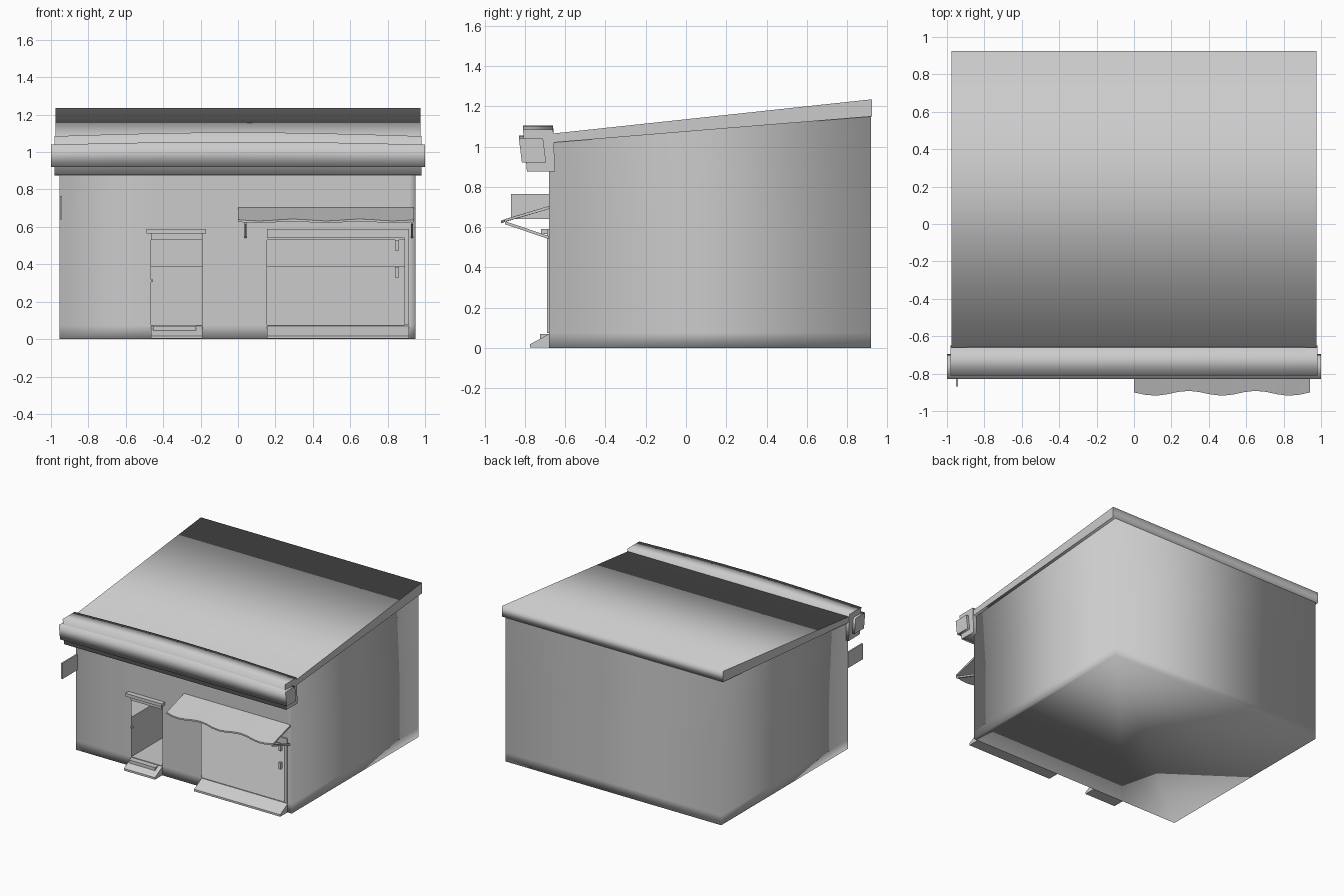
import bpy, bmesh, math

if "Cube" in bpy.data.objects:
    bpy.data.objects.remove(bpy.data.objects["Cube"], do_unlink=True)

grey = bpy.data.materials.new("plain_grey")
grey.use_nodes = True
COLOUR = (0.6, 0.6, 0.6, 1)
grey.diffuse_color = COLOUR
grey.node_tree.nodes["Principled BSDF"].inputs["Base Color"].default_value = COLOUR


def finish(name, bm, fix=True):
    if fix:
        bmesh.ops.recalc_face_normals(bm, faces=bm.faces)
    mesh = bpy.data.meshes.new(name)
    bm.to_mesh(mesh)
    bm.free()
    mesh.materials.append(grey)
    ob = bpy.data.objects.new(name, mesh)
    bpy.context.collection.objects.link(ob)
    return ob


def extrude(name, profile, x0, x1, smooth=False, bow=0, segments=1):
    """Sweep a (y, z) profile along x; bow lifts its upper points mid-span."""
    bm = bmesh.new()
    middle = sum(z for _, z in profile) / len(profile)
    rings = []
    for i in range(segments + 1):
        t = i / segments
        lift = bow * math.sin(math.pi * t)
        rings.append([bm.verts.new((x0 + (x1 - x0) * t, y, z + (lift if z > middle else 0)))
                      for y, z in profile])
    n = len(profile)
    for a, b in zip(rings, rings[1:]):
        for k in range(n):
            f = bm.faces.new((a[k], a[(k + 1) % n], b[(k + 1) % n], b[k]))
            f.smooth = smooth
    bm.faces.new(rings[0])
    bm.faces.new(rings[-1])
    return finish(name, bm)


def box(name, x0, x1, y0, y1, z0, z1):
    return extrude(name, [(y0, z0), (y1, z0), (y1, z1), (y0, z1)], x0, x1)


FRONT, BACK = -0.68, 0.92

# Walls: soft-shaded shell with a door and a shop window left open
bm = bmesh.new()
xs = [-0.955, -0.465, -0.19, 0.155, 0.915, 0.95]
levels = [0, 0.075, 0.53]
front = [[bm.verts.new((x, FRONT, z)) for x in xs] for z in levels + [1.03]]
rear = [[bm.verts.new((x, BACK, z)) for x in (xs[0], xs[-1])] for z in levels + [1.16]]
for r in range(3):
    for c in range(5):
        if r == 1 and c in (1, 3):
            continue
        bm.faces.new((front[r][c], front[r][c + 1], front[r + 1][c + 1], front[r + 1][c]))
    bm.faces.new((rear[r][1], rear[r][0], rear[r + 1][0], rear[r + 1][1]))
    bm.faces.new((front[r][-1], rear[r][1], rear[r + 1][1], front[r + 1][-1]))
    bm.faces.new((rear[r][0], front[r][0], front[r + 1][0], rear[r + 1][0]))
bm.faces.new(front[0][::-1] + rear[0])
for f in bm.faces:
    f.smooth = True
finish("walls", bm, fix=False)


# Interior: a lower room with a wider upper level, which leaves a ledge
def ring(bm, x0, x1, y1, z):
    return [bm.verts.new(p) for p in ((x0, FRONT, z), (x1, FRONT, z), (x1, y1, z), (x0, y1, z))]


bm = bmesh.new()
rings = [ring(bm, -0.465, 0.89, 0.1, 0.075), ring(bm, -0.465, 0.89, 0.1, 0.39),
         ring(bm, -0.94, 0.94, 0.6, 0.39), ring(bm, -0.94, 0.94, 0.6, 0.53)]
bm.faces.new(rings[0])
bm.faces.new(rings[-1][::-1])
for a, b in zip(rings, rings[1:]):
    for k in (1, 2, 3):
        j = (k + 1) % 4
        bm.faces.new((a[j], a[k], b[k], b[j]))
finish("interior", bm, fix=False)

# Sloping roof slab
extrude("roof", [(-0.66, 1.02), (-0.66, 1.065), (0.925, 1.235), (0.925, 1.15)],
        -0.975, 0.975, smooth=True)

# Front signboard: tall backing with a raised band
extrude("sign_backing", [(-0.79, 0.877), (-0.81, 1.085), (-0.66, 1.085), (-0.65, 0.875)],
        -0.98, 0.98, smooth=True, bow=0.02, segments=8)
extrude("sign_band", [(-0.815, 0.92), (-0.83, 1.04), (-0.71, 1.04), (-0.695, 0.92)],
        -1, 1, smooth=True, bow=0.015, segments=8)

# Side hanging plate
box("hanging_sign", -0.952, -0.94, -0.87, FRONT, 0.64, 0.765)

# Wavy awning sheet and its struts
bm = bmesh.new()
count = 16
rows = []
for i in range(count + 1):
    x = 0.94 * i / count
    wave = math.cos(x * math.tau / 0.36 + 1.2)
    y_edge = -0.905 + 0.013 * wave
    rows.append([bm.verts.new(p) for p in (
        (x, FRONT, 0.705), (x, y_edge, 0.637 + 0.005 * wave),
        (x, y_edge, 0.625 + 0.005 * wave), (x, FRONT, 0.69))])
for a, b in zip(rows, rows[1:]):
    for k in range(4):
        bm.faces.new((a[k], a[(k + 1) % 4], b[(k + 1) % 4], b[k]))
bm.faces.new(rows[0])
bm.faces.new(rows[-1])
finish("awning", bm)
for side, x in (("right", 0.04), ("left", 0.93)):
    extrude("awning_strut_" + side,
            [(-0.9, 0.615), (-0.9, 0.63), (FRONT, 0.555), (FRONT, 0.54)], x - 0.006, x + 0.006)

# Door and window trim
box("door_lintel", -0.49, -0.17, -0.72, FRONT, 0.565, 0.59)
box("door_head", -0.465, -0.19, -0.69, FRONT, 0.53, 0.565)
box("window_head", 0.155, 0.915, -0.69, FRONT, 0.54, 0.59)
box("window_post", 0.89, 0.915, -0.69, -0.66, 0.075, 0.54)
for i, z in enumerate((0.33, 0.475)):
    box("window_bracket_%d" % (i + 1), 0.84, 0.86, -0.69, -0.67, z, z + 0.055)
box("door_knob", -0.465, -0.455, -0.69, -0.67, 0.305, 0.318)

# Sloping sills at the foot of each opening
for name, x0, x1 in (("door", -0.465, -0.19), ("window", 0.155, 0.915)):
    extrude(name + "_ramp", [(-0.775, 0.002), (-0.775, 0.018), (FRONT, 0.07), (FRONT, 0.002)], x0, x1)
box("door_step", -0.455, -0.225, -0.725, FRONT, 0.035, 0.07)
